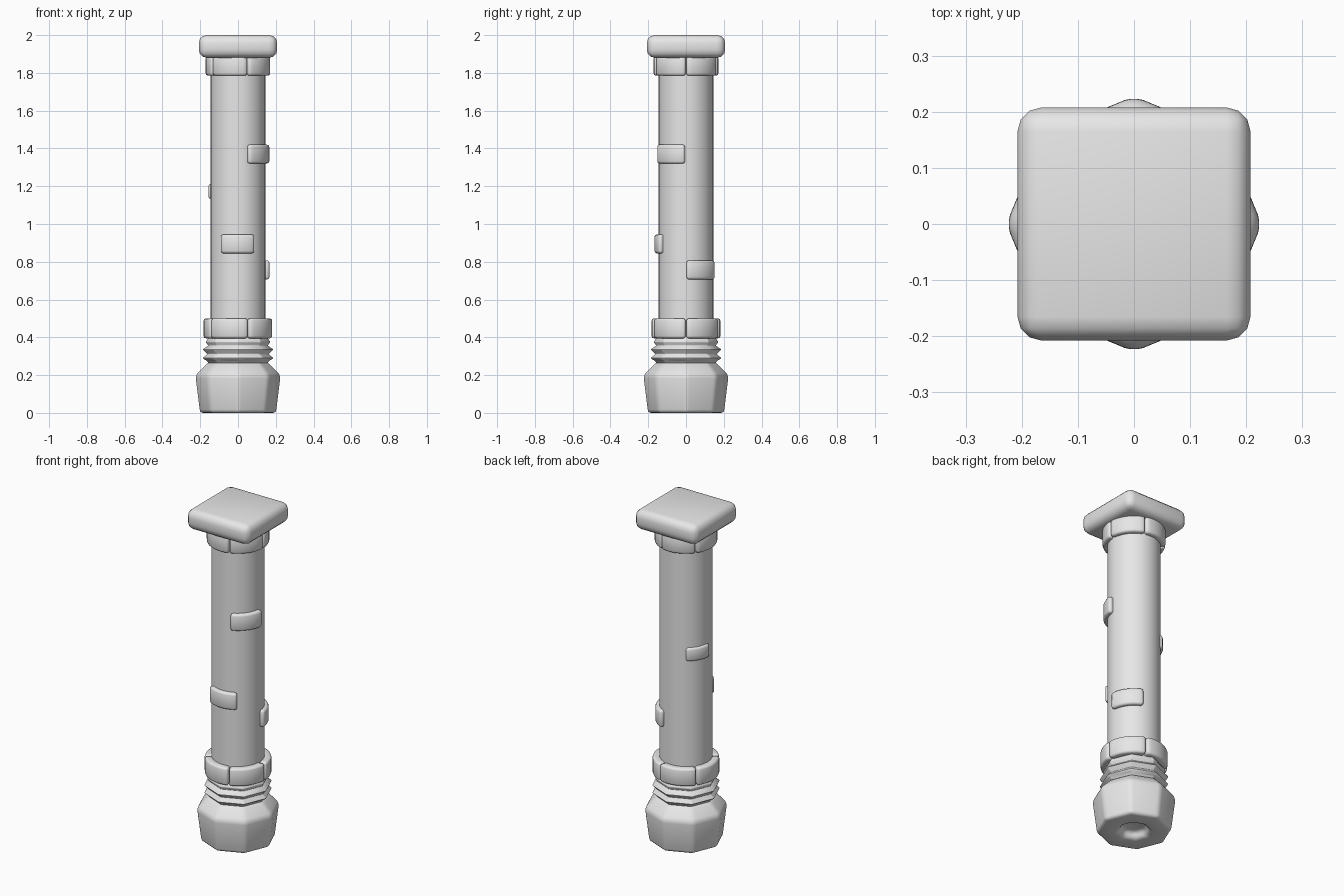
import bpy, bmesh
from math import cos, sin, pi, radians

cube = bpy.data.objects.get("Cube")
if cube:
    bpy.data.objects.remove(cube, do_unlink=True)

# Single stone colour
stone = bpy.data.materials.new("grey_stone")
stone.use_nodes = True
stone.diffuse_color = (0.8, 0.8, 0.8, 1)
stone.node_tree.nodes["Principled BSDF"].inputs["Base Color"].default_value = (0.8, 0.8, 0.8, 1)


def finish(name, bm, bevel=0, segments=2, limit=40, smooth=50):
    """Turn a bmesh into a shaded object with softened edges."""
    bmesh.ops.recalc_face_normals(bm, faces=bm.faces)
    mesh = bpy.data.meshes.new(name)
    bm.to_mesh(mesh)
    bm.free()
    obj = bpy.data.objects.new(name, mesh)
    bpy.context.collection.objects.link(obj)
    mesh.materials.append(stone)
    bpy.ops.object.select_all(action='DESELECT')
    obj.select_set(True)
    bpy.context.view_layer.objects.active = obj
    if bevel:
        mod = obj.modifiers.new("soft_edges", 'BEVEL')
        mod.width = bevel
        mod.segments = segments
        mod.limit_method = 'ANGLE'
        mod.angle_limit = radians(limit)
        bpy.ops.object.modifier_apply(modifier=mod.name)
    bpy.ops.object.shade_smooth_by_angle(angle=radians(smooth))
    return obj


def lathe(name, profile, sides, **kw):
    """Revolve (radius, height) points and cap both ends."""
    bm = bmesh.new()
    rings = [[bm.verts.new((r * cos(2 * pi * i / sides), r * sin(2 * pi * i / sides), z))
              for i in range(sides)] for r, z in profile]
    for low, high in zip(rings, rings[1:]):
        for i in range(sides):
            j = (i + 1) % sides
            bm.faces.new((low[i], low[j], high[j], high[i]))
    bm.faces.new(rings[0])
    bm.faces.new(rings[-1])
    return finish(name, bm, **kw)


def arc_block(name, outer, z0, z1, centre, half, steps=8):
    """Curved block hugging the shaft."""
    inner = 0.13
    angles = [radians(centre - half + 2 * half * i / steps) for i in range(steps + 1)]
    outline = [(outer, a) for a in angles] + [(inner, a) for a in reversed(angles)]
    bm = bmesh.new()
    face = bm.faces.new([bm.verts.new((r * cos(a), r * sin(a), z0)) for r, a in outline])
    ext = bmesh.ops.extrude_face_region(bm, geom=[face])
    top = [v for v in ext["geom"] if isinstance(v, bmesh.types.BMVert)]
    bmesh.ops.translate(bm, verts=top, vec=(0, 0, z1 - z0))
    return finish(name, bm, bevel=0.012)


# Octagonal foot with a recess underneath
lathe("foot", [(0.07, 0.04), (0.09, 0), (0.205, 0), (0.23, 0.2), (0.162, 0.268)], 8,
      bevel=0.018, segments=3, limit=25, smooth=60)

# Ridged octagonal neck
lathe("ridged_neck", [(0.15, 0.25), (0.165, 0.275), (0.188, 0.29), (0.163, 0.312),
                      (0.188, 0.335), (0.158, 0.356), (0.172, 0.375), (0.15, 0.41)], 8,
      bevel=0.004, limit=30, smooth=60)

# Round shaft
lathe("shaft", [(0.145, 0.38), (0.145, 1.9)], 32)

# Collars, each of five curved blocks
for name, radius, z0, z1 in (("lower_collar", 0.182, 0.395, 0.5),
                             ("upper_collar", 0.171, 1.785, 1.888)):
    for i in range(5):
        arc_block(f"{name}_block_{i + 1}", radius, z0, z1, 36 + 72 * i, 35.2)

# Raised bricks scattered around the shaft
for i, (radius, z, height, centre, half) in enumerate((
        (0.167, 1.37, 0.1, -36, 34), (0.157, 1.173, 0.08, 153, 28),
        (0.167, 0.895, 0.1, -91, 34), (0.167, 0.757, 0.1, 35, 34))):
    arc_block(f"raised_brick_{i + 1}", radius, z - height / 2, z + height / 2, centre, half)

# Square cap slab
bm = bmesh.new()
bmesh.ops.create_cube(bm, size=1)
bmesh.ops.scale(bm, vec=(0.415, 0.415, 0.12), verts=bm.verts)
bmesh.ops.translate(bm, vec=(0, 0, 1.94), verts=bm.verts)
finish("cap", bm, bevel=0.042, segments=3, smooth=60)
